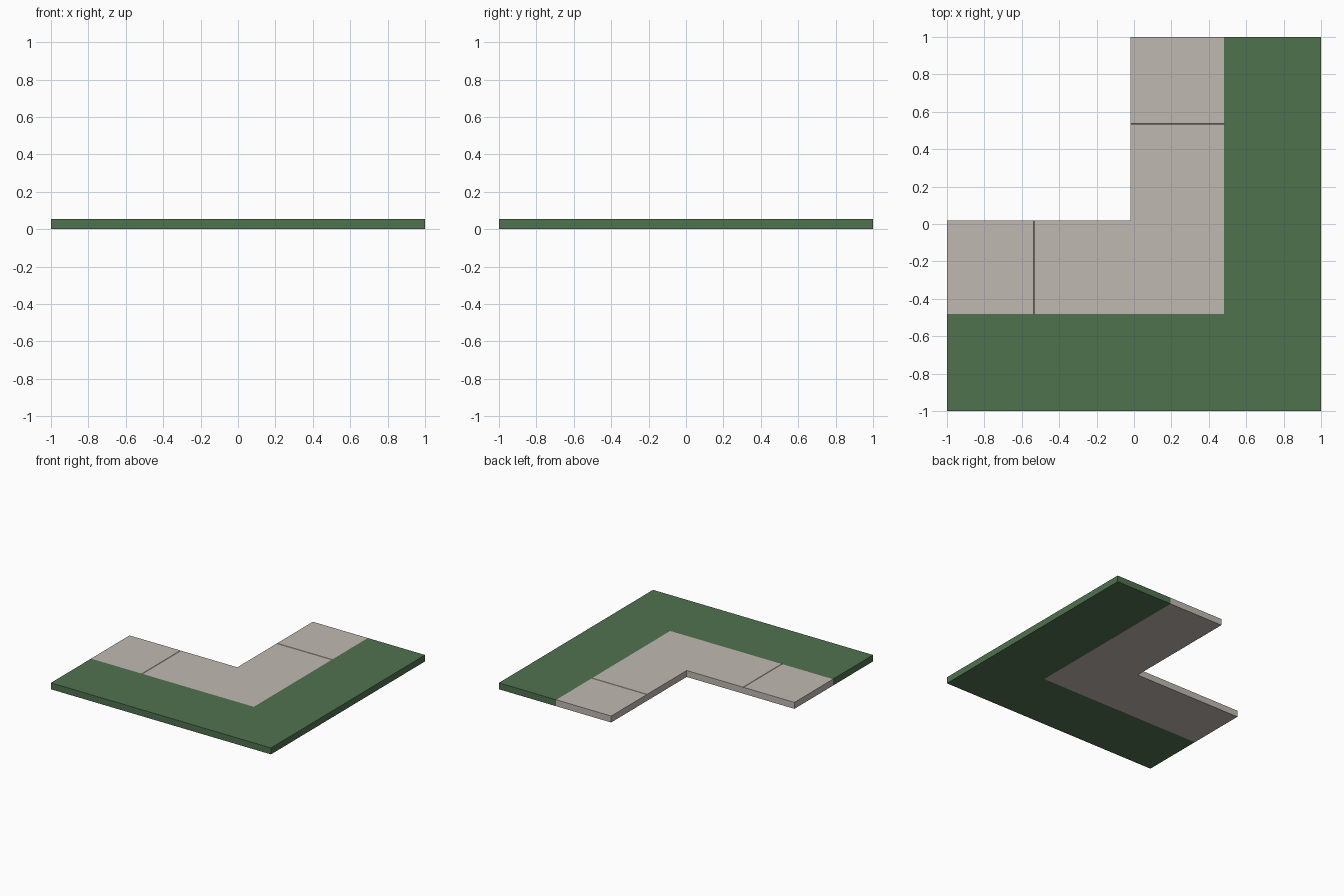
import bpy, bmesh

if "Cube" in bpy.data.objects:
    bpy.data.objects.remove(bpy.data.objects["Cube"])

H = 0.053          # tile thickness
S = 0.48           # border between paving and grass
C = 0.02           # inner corner offset
SEAM = 0.535       # position of the paving joints


def material(name, rgb):
    m = bpy.data.materials.new(name)
    m.diffuse_color = (*rgb, 1)
    m.use_nodes = True
    m.node_tree.nodes["Principled BSDF"].inputs["Base Color"].default_value = m.diffuse_color
    return m


def slab(name, outline, mat, seams=False):
    """Extrude an L outline; the hidden walls between the two parts are left out."""
    bm = bmesh.new()
    base = bm.faces.new([bm.verts.new((x, y, 0)) for x, y in outline])
    res = bmesh.ops.extrude_face_region(bm, geom=[base], use_keep_orig=True)
    for v in res["geom"]:
        if isinstance(v, bmesh.types.BMVert):
            v.co.z = H
    bmesh.ops.recalc_face_normals(bm, faces=bm.faces[:])

    def on_border(f):
        c = f.calc_center_median()
        return abs(f.normal.z) < 0.5 and (abs(c.x - S) < 1e-4 or abs(c.y + S) < 1e-4)
    bmesh.ops.delete(bm, geom=[f for f in bm.faces if on_border(f)], context='FACES_ONLY')

    # fine joints across both arms of the path
    if seams:
        for axis, pos in ((0, -SEAM), (1, SEAM)):
            no = [0, 0, 0]
            no[axis] = 1
            for d in (-0.003, 0, 0.003):
                co = [0, 0, 0]
                co[axis] = pos + d
                bmesh.ops.bisect_plane(bm, geom=bm.verts[:] + bm.edges[:] + bm.faces[:],
                                       plane_co=co, plane_no=no)
            for v in bm.verts:
                if abs(v.co[axis] - pos) < 1e-4 and v.co.z > H / 2:
                    v.co.z -= 0.003
    me = bpy.data.meshes.new(name)
    bm.to_mesh(me)
    bm.free()
    me.materials.append(mat)
    ob = bpy.data.objects.new(name, me)
    bpy.context.collection.objects.link(ob)


grass = material("grass_green", (0.080, 0.168, 0.078))
stone = material("paving_beige", (0.53, 0.485, 0.44))

# grass border around the outer side of the bend
slab("grass_border", [(-1, -1), (1, -1), (1, 1), (S, 1), (S, -S), (-1, -S)], grass)
# paved path forming the inner bend
slab("paved_path", [(-1, -S), (S, -S), (S, 1), (-C, 1), (-C, C), (-1, C)], stone, seams=True)
